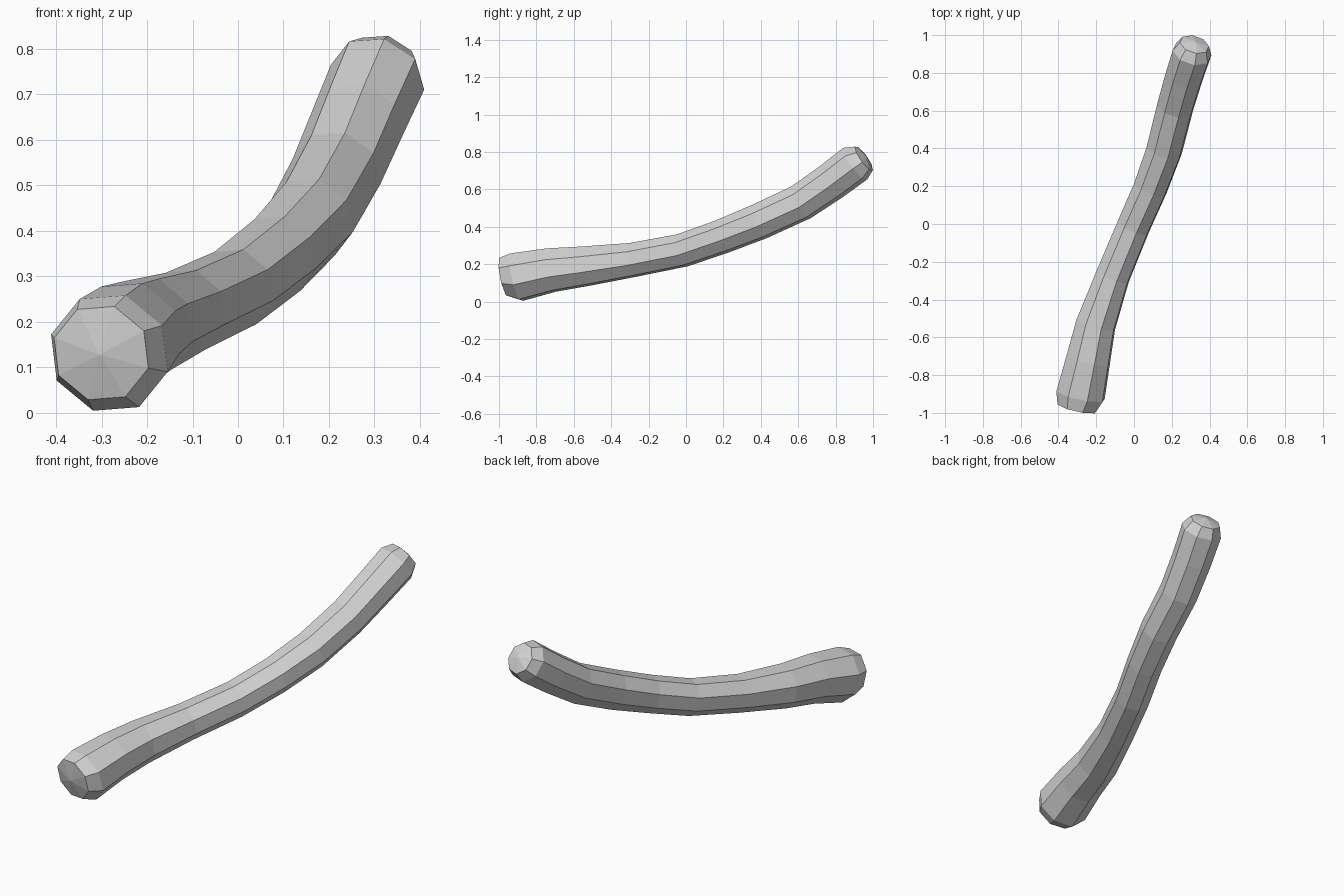
import bpy, bmesh, math
from mathutils import Vector

if "Cube" in bpy.data.objects:
    bpy.data.objects.remove(bpy.data.objects["Cube"])

SIDES = 8
PHASE = math.radians(27)

# Ring centres along the bent rod and their radii: x, y, z, r
RINGS = [
    (-0.301, -0.972, 0.131, 0.110),   # front bevel
    (-0.283, -0.905, 0.131, 0.136),
    (-0.243, -0.720, 0.169, 0.123),
    (-0.203, -0.535, 0.190, 0.111),
    (-0.114, -0.280, 0.224, 0.095),
    (-0.006, -0.020, 0.274, 0.092),
    (0.087, 0.190, 0.347, 0.094),
    (0.160, 0.390, 0.427, 0.099),
    (0.217, 0.615, 0.531, 0.101),
    (0.264, 0.775, 0.640, 0.104),
    (0.307, 0.905, 0.738, 0.107),
    (0.320, 0.951, 0.766, 0.080),     # back bevel
]

grey = bpy.data.materials.new("light grey")
grey.diffuse_color = (0.66, 0.66, 0.66, 1)
grey.use_nodes = True
grey.node_tree.nodes["Principled BSDF"].inputs["Base Color"].default_value = grey.diffuse_color

bm = bmesh.new()
centres = [Vector(r[:3]) for r in RINGS]
loops = []
tangents = []
for i, (c, ring) in enumerate(zip(centres, RINGS)):
    # Each ring stands square to the local direction of the rod
    lo, hi = max(i - 1, 0), min(i + 1, len(RINGS) - 1)
    if i <= 1:
        lo, hi = 1, 2
    elif i >= len(RINGS) - 2:
        lo, hi = len(RINGS) - 4, len(RINGS) - 2
    t = (centres[hi] - centres[lo]).normalized()
    right = t.cross(Vector((0, 0, 1))).normalized()
    up = right.cross(t)
    tangents.append(t)
    loop = []
    for k in range(SIDES):
        a = PHASE + math.tau * k / SIDES
        loop.append(bm.verts.new(c + ring[3] * (right * math.cos(a) + up * math.sin(a))))
    loops.append(loop)

# Sides
for a, b in zip(loops, loops[1:]):
    for k in range(SIDES):
        n = (k + 1) % SIDES
        bm.faces.new((a[k], a[n], b[n], b[k]))

# Shallow pointed end caps
for loop, c, t in ((loops[0], centres[0], -tangents[0]), (loops[-1], centres[-1], tangents[-1])):
    tip = bm.verts.new(c + t * 0.018)
    for k in range(SIDES):
        bm.faces.new((loop[k], loop[(k + 1) % SIDES], tip))

bmesh.ops.recalc_face_normals(bm, faces=bm.faces)
mesh = bpy.data.meshes.new("bent_rod")
bm.to_mesh(mesh)
bm.free()
mesh.materials.append(grey)
rod = bpy.data.objects.new("bent_rod", mesh)
bpy.context.collection.objects.link(rod)
